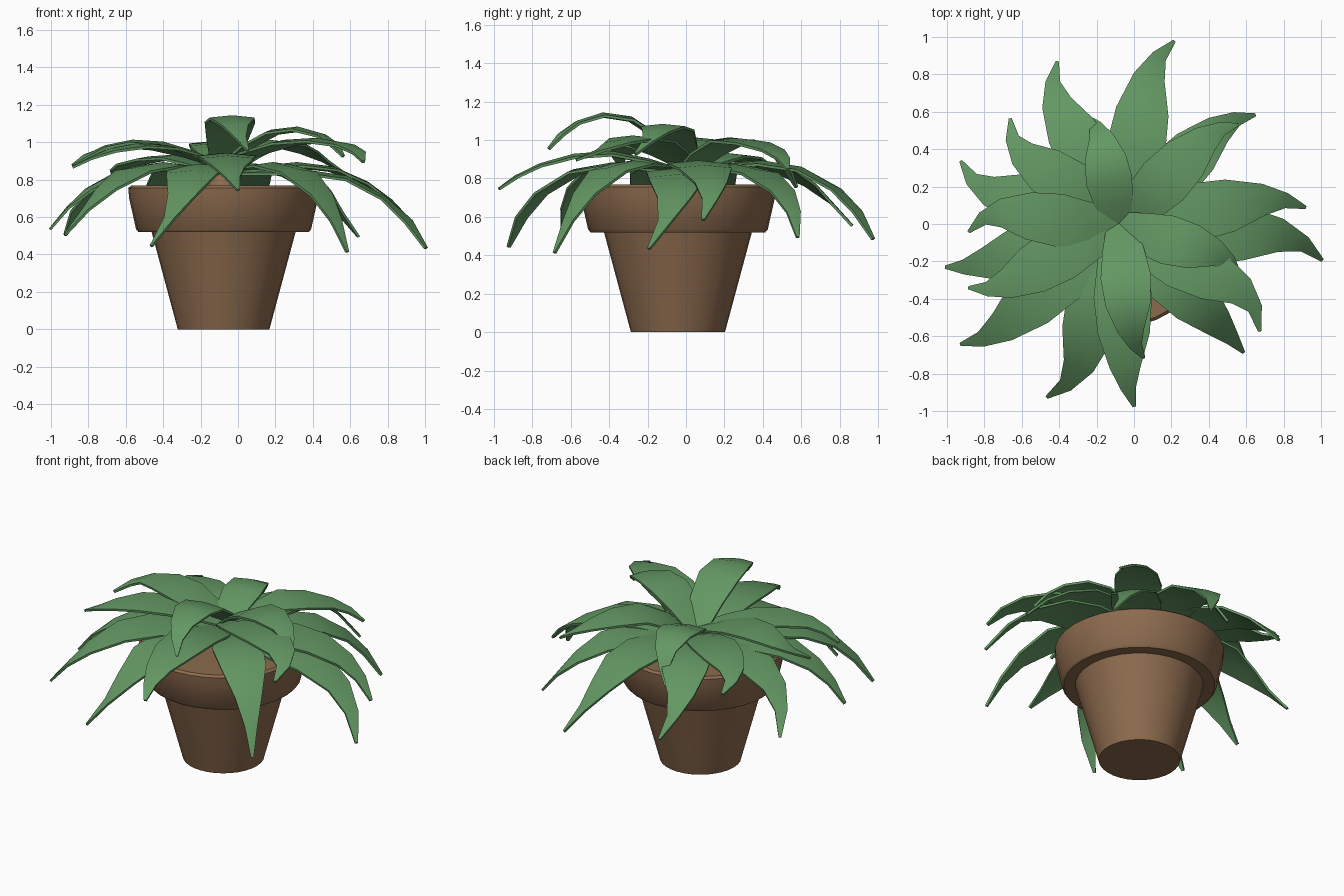
import bpy
import bmesh
import math
from mathutils import Vector

cube = bpy.data.objects.get("Cube")
if cube:
    bpy.data.objects.remove(cube, do_unlink=True)

CENTRE = Vector((-0.077, -0.042, 0))


def make_material(name, colour):
    mat = bpy.data.materials.new(name)
    mat.use_nodes = True
    mat.diffuse_color = colour
    mat.node_tree.nodes["Principled BSDF"].inputs["Base Color"].default_value = colour
    return mat


terracotta = make_material("terracotta_brown", (0.26, 0.145, 0.075, 1))
green = make_material("leaf_green", (0.125, 0.31, 0.125, 1))


def finish(name, bm, mat, angle):
    """Turn a bmesh into a smooth-shaded object with one material."""
    bmesh.ops.recalc_face_normals(bm, faces=bm.faces)
    mesh = bpy.data.meshes.new(name)
    bm.to_mesh(mesh)
    bm.free()
    mesh.materials.append(mat)
    obj = bpy.data.objects.new(name, mesh)
    bpy.context.collection.objects.link(obj)
    bpy.ops.object.select_all(action="DESELECT")
    obj.select_set(True)
    bpy.context.view_layer.objects.active = obj
    bpy.ops.object.shade_smooth_by_angle(angle=math.radians(angle))


def lathe(name, profile, mat, sides=32):
    """Spin a radius/height profile round the pot's axis."""
    bm = bmesh.new()
    points = [bm.verts.new(CENTRE + Vector((r, 0, z))) for r, z in profile]
    edges = [bm.edges.new(pair) for pair in zip(points, points[1:])]
    bmesh.ops.spin(bm, geom=points + edges, cent=CENTRE, axis=(0, 0, 1),
                   angle=math.tau, steps=sides)
    bmesh.ops.remove_doubles(bm, verts=bm.verts, dist=0.0005)
    finish(name, bm, mat, 35)


# Pot with its thick collar and closed top, and the short stem
lathe("pot", [(0, 0), (0.245, 0), (0.385, 0.52), (0.455, 0.52), (0.468, 0.535),
              (0.505, 0.7), (0.51, 0.755), (0.495, 0.768), (0, 0.768)], terracotta)
lathe("stem", [(0, 0.76), (0.09, 0.76), (0.05, 0.85), (0, 0.86)], terracotta, 12)

# Leaf stations: along, sideways curl, half width
STATIONS = [(0, 0, 0.08), (0.2, 0.1, 0.135), (0.4, 0.4, 0.165), (0.6, 0.75, 0.147),
            (0.78, 1, 0.088), (0.9, 0.75, 0.042), (1, 0, 0.008)]
# Height at each station, as a share of the way up to the crest
OUTER_ARCH = [0, 0.6, 1, 0.92, 0.66, 0.36, 0]
INNER_ARCH = [0, 0.55, 0.92, 1, 0.77, 0.42, 0]


def leaf(name, tip, curl, crest, arch, base_z):
    """Thin arching blade from the stem to the tip, with a hooked end."""
    base = Vector((-0.08, 0, base_z))
    run = tip - base
    run.z = 0
    side = Vector((-run.y, run.x, 0)).normalized()
    scale = min(1, 0.45 + 0.5 * run.length)
    top = arch.index(1)
    path = []
    for i, (along, bend, _) in enumerate(STATIONS):
        point = base + run * along + side * curl * bend
        foot = base.z if i < top else tip.z
        point.z = foot + (crest - foot) * arch[i]
        path.append(point)

    bm = bmesh.new()
    rows = []
    for i, point in enumerate(path):
        tangent = path[min(i + 1, len(path) - 1)] - path[max(i - 1, 0)]
        across = Vector((-tangent.y, tangent.x, 0)).normalized()
        half = STATIONS[i][2] * scale
        droop = Vector((0, 0, -0.1 * half))
        rows.append([bm.verts.new(point + across * half * s + droop * abs(s))
                     for s in (-1, 0, 1)])
    for low, high in zip(rows, rows[1:]):
        for k in range(2):
            bm.faces.new((low[k], low[k + 1], high[k + 1], high[k]))
    bm.normal_update()
    bmesh.ops.solidify(bm, geom=bm.faces[:], thickness=0.014)
    finish(name, bm, green, 40)


# Tip x, y, z, sideways curl and crest height, in hundredths
OUTER = [(21, 97, 48, 7, 88), (64, 58, 49, 6, 86), (91, 9, 58, 6, 88),
         (100, -19, 43, 9, 84), (58, -68, 41, 1, 88), (0, -97, 74, -3, 93),
         (-46, -92, 44, 9, 87), (-92, -64, 50, 6, 88), (-100, -23, 53, 3, 86),
         (-92, 33, 50, 9, 86), (-41, 86, 55, 8, 88), (-66, 56, 80, 9, 92),
         (55, 53, 84, 5, 100)]
INNER = [(67, -57, 89, 11, 101), (56, -26, 92, 5, 107), (5, -71, 95, -4, 113),
         (-88, -34, 86, 6, 98), (-88, -4, 87, -9, 100), (-25, 57, 75, -4, 99)]

for label, ring, arch, base_z in (("outer_leaf", OUTER, OUTER_ARCH, 0.83),
                                  ("inner_leaf", INNER, INNER_ARCH, 0.87)):
    for n, row in enumerate(ring, 1):
        x, y, z, curl, crest = (value / 100 for value in row)
        leaf(f"{label}_{n}", Vector((x, y, z)), curl, crest, arch, base_z)
